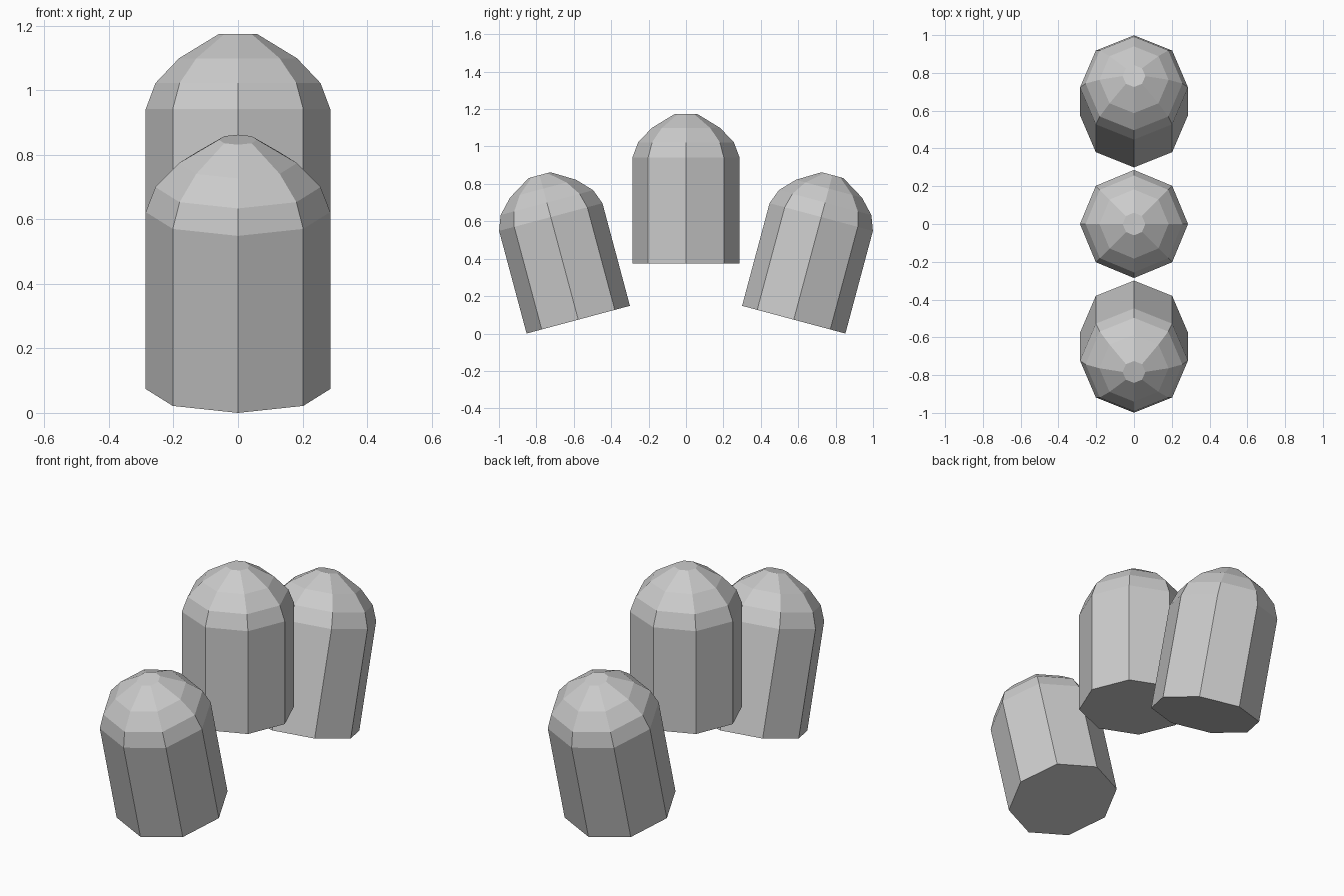
import bpy, bmesh
from math import radians, sin, cos, tau

if "Cube" in bpy.data.objects:
    bpy.data.objects.remove(bpy.data.objects["Cube"])

SIDES = 8
R = 0.286
# (radius, height) rings from the flat base to the small flat tip
PROFILE = [(R, 0.0), (R, 0.568), (0.256, 0.648), (0.183, 0.725), (0.06, 0.80)]


def domed_post(name, location, tilt):
    bm = bmesh.new()
    rings = [[bm.verts.new((r * cos(tau * i / SIDES), r * sin(tau * i / SIDES), z))
              for i in range(SIDES)] for r, z in PROFILE]
    # side bands
    for low, high in zip(rings, rings[1:]):
        for i in range(SIDES):
            j = (i + 1) % SIDES
            bm.faces.new((low[i], low[j], high[j], high[i]))
    # base and tip caps
    bm.faces.new(rings[0][::-1])
    bm.faces.new(rings[-1])
    mesh = bpy.data.meshes.new(name)
    bm.to_mesh(mesh)
    bm.free()
    obj = bpy.data.objects.new(name, mesh)
    obj.location = location
    obj.rotation_euler.x = tilt
    bpy.context.collection.objects.link(obj)


TILT = radians(15)

# upright raised post in the middle
domed_post("middle_post", (0, 0, 0.374), 0)

# outward-leaning posts, each resting on its outer base corner
for name, side in (("front_post", -1), ("back_post", 1)):
    domed_post(name, (0, side * 0.576, R * sin(TILT)), -side * TILT)
